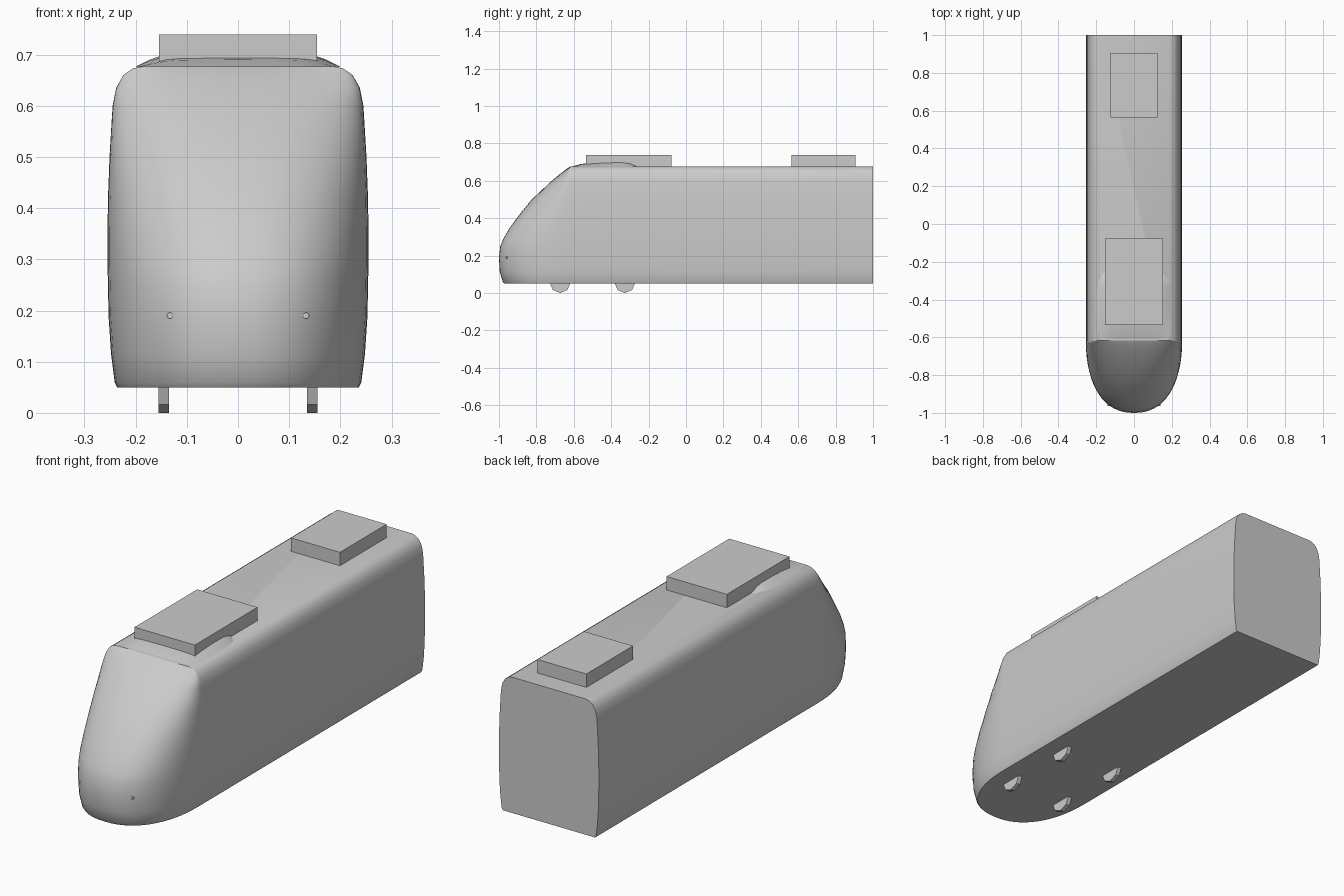
import bpy, bmesh, math

cube = bpy.data.objects.get("Cube")
if cube:
    bpy.data.objects.remove(cube)

grey = bpy.data.materials.new("plain_grey")
grey.use_nodes = True
grey.diffuse_color = (0.6, 0.6, 0.6, 1)
grey.node_tree.nodes["Principled BSDF"].inputs["Base Color"].default_value = (0.6, 0.6, 0.6, 1)


def make_object(name, bm, smooth=None):
    """Turn a bmesh into an object, optionally smooth below an angle."""
    bmesh.ops.recalc_face_normals(bm, faces=bm.faces)
    mesh = bpy.data.meshes.new(name)
    bm.to_mesh(mesh)
    bm.free()
    mesh.materials.append(grey)
    obj = bpy.data.objects.new(name, mesh)
    bpy.context.collection.objects.link(obj)
    if smooth:
        bpy.ops.object.select_all(action='DESELECT')
        obj.select_set(True)
        bpy.context.view_layer.objects.active = obj
        bpy.ops.object.shade_smooth_by_angle(angle=math.radians(smooth))
    return obj


def loft(rows):
    """Skin a grid of points; returns the bmesh and its vertex rows."""
    bm = bmesh.new()
    grid = [[bm.verts.new(p) for p in row] for row in rows]
    for a, b in zip(grid, grid[1:]):
        for i in range(len(a) - 1):
            bm.faces.new((a[i], a[i + 1], b[i + 1], b[i]))
    return bm, grid


def box(name, half_width, y0, y1, z0, z1):
    bm = bmesh.new()
    bmesh.ops.create_cube(bm, size=1)
    for v in bm.verts:
        v.co.x *= 2 * half_width
        v.co.y = y1 if v.co.y > 0 else y0
        v.co.z = z1 if v.co.z > 0 else z0
    return make_object(name, bm)


def cylinder(name, radius, length, centre, axis, sides, smooth=None):
    bm = bmesh.new()
    bmesh.ops.create_cone(bm, cap_ends=True, segments=sides, radius1=radius,
                          radius2=radius, depth=length)
    obj = make_object(name, bm, smooth)
    obj.location = centre
    obj.rotation_euler = (0, math.pi / 2, 0) if axis == 'x' else (math.pi / 2, 0, 0)
    return obj


# Body with rounded nose: levels of (half width, height, nose tip y)
NOSE_START, TAIL, ROOF = -0.617, 1.0, 0.677
LEVELS = [
    (0.236, 0.05, -0.972), (0.241, 0.06, -0.98), (0.248, 0.115, -0.996),
    (0.253, 0.19, -1.0), (0.254, 0.25, -0.993), (0.255, 0.29, -0.977),
    (0.255, 0.35, -0.942), (0.254, 0.42, -0.89), (0.251, 0.5, -0.825),
    (0.245, 0.6, -0.718), (0.238, 0.635, -0.675), (0.224, 0.66, -0.643),
    (0.205, 0.673, -0.624), (0.185, ROOF, NOSE_START),
]
POWER, ARC = 2.3, 32


def outline(w, z, tip):
    """Horizontal slice: straight flanks joined by a squarish nose arc."""
    pts = [(w, TAIL, z)]
    for i in range(ARC + 1):
        t = math.pi * i / ARC
        c, s = math.cos(t), max(math.sin(t), 0)
        x = math.copysign(abs(c) ** (2 / POWER), c) * w
        y = NOSE_START + (tip - NOSE_START) * s ** (2 / POWER)
        pts.append((x, y, z))
    return pts + [(-w, TAIL, z)]


bm, grid = loft([outline(*level) for level in LEVELS])
bm.faces.new(grid[0])
bm.faces.new(grid[-1])
bm.faces.new([r[0] for r in grid] + [r[-1] for r in reversed(grid)])
make_object("body", bm, 29)

# Roof fairing: stations of (y, half width, height)
STATIONS = [(-0.612, 0.185, 0.0), (-0.56, 0.194, 0.014), (-0.48, 0.2, 0.025),
            (-0.4, 0.2, 0.03), (-0.33, 0.195, 0.032), (-0.295, 0.185, 0.028),
            (-0.255, 0.165, 0.0)]
HALF = [(1, 0), (0.87, 0.45), (0.72, 0.8), (0.6, 0.92), (0.3, 0.98)]
ARCH = HALF + [(0, 1)] + [(-x, z) for x, z in reversed(HALF)]
bm, grid = loft([[(x * w, y, ROOF - 0.001 + z * h) for x, z in ARCH]
                 for y, w, h in STATIONS])
make_object("roof_fairing", bm, 35)

# Roof units
box("front_roof_unit", 0.154, -0.535, -0.078, ROOF - 0.005, 0.739)
box("rear_roof_unit", 0.125, 0.565, 0.905, ROOF - 0.005, 0.739)

# Wheels and headlights on both sides
for side, sign in (("left", 1), ("right", -1)):
    for place, y in (("front", -0.673), ("rear", -0.327)):
        cylinder(f"{place}_{side}_wheel", 0.055, 0.02,
                 (sign * 0.145, y, 0.055), 'x', 8)
    cylinder(f"{side}_headlight", 0.006, 0.02,
             (sign * 0.133, -0.953, 0.19), 'y', 12, 30)
